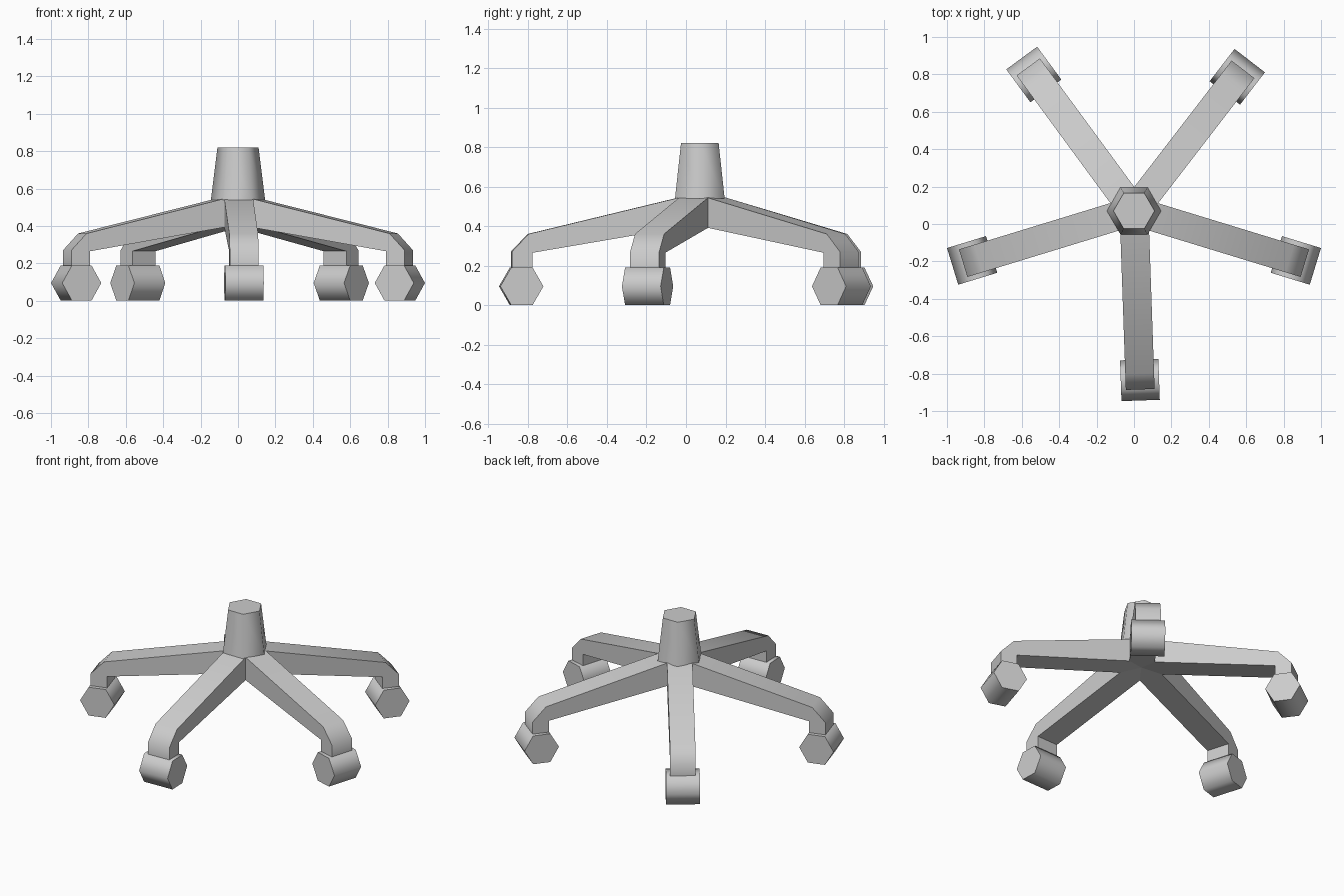
import bpy, bmesh
from math import radians, cos, sin, pi
from mathutils import Matrix

cube = bpy.data.objects.get("Cube")
if cube:
    bpy.data.objects.remove(cube, do_unlink=True)

grey = bpy.data.materials.new("plain grey")
grey.use_nodes = True
tone = (0.6, 0.6, 0.6, 1)
grey.diffuse_color = tone
grey.node_tree.nodes["Principled BSDF"].inputs["Base Color"].default_value = tone

HUB = Matrix.Translation((0, 0.07, 0))


def add_object(name, bm, matrix, angle):
    """Turn a bmesh into a placed object, smooth below the given angle."""
    bmesh.ops.recalc_face_normals(bm, faces=bm.faces)
    mesh = bpy.data.meshes.new(name)
    bm.to_mesh(mesh)
    bm.free()
    mesh.materials.append(grey)
    obj = bpy.data.objects.new(name, mesh)
    bpy.context.collection.objects.link(obj)
    obj.matrix_world = matrix
    bpy.ops.object.select_all(action='DESELECT')
    obj.select_set(True)
    bpy.context.view_layer.objects.active = obj
    bpy.ops.object.shade_smooth_by_angle(angle=radians(angle))


def hex_prism(r1, r2, depth, matrix):
    bm = bmesh.new()
    bmesh.ops.create_cone(bm, cap_ends=True, segments=6, radius1=r1, radius2=r2,
                          depth=depth, matrix=matrix)
    return bm


def leg_mesh():
    """Side profile (distance from hub, height) extruded to the leg width."""
    profile = [(0, 0.57), (0.87, 0.36), (0.955, 0.27), (0.955, 0.18),
               (0.85, 0.18), (0.85, 0.265), (0, 0.41)]
    bm = bmesh.new()
    face = bm.faces.new([bm.verts.new((r, -0.077, z)) for r, z in profile])
    side = bmesh.ops.extrude_face_region(bm, geom=[face])
    verts = [g for g in side["geom"] if isinstance(g, bmesh.types.BMVert)]
    bmesh.ops.translate(bm, verts=verts, vec=(0, 0.154, 0))
    return bm


# Tapered central column, corners pointing left and right
column_turn = Matrix.Rotation(pi / 2, 4, 'Z')
column = hex_prism(0.145, 0.11, 0.28, Matrix.Translation((0, 0, 0.68)) @ column_turn)
add_object("column", column, HUB, 65)

# Five legs, each with a six-sided wheel turned across its end
directions = {"front": -88, "left": -17, "back_left": 52.4,
              "back_right": 126.3, "right": 197}
for side, degrees in directions.items():
    placed = HUB @ Matrix.Rotation(radians(degrees), 4, 'Z')
    add_object(side + "_leg", leg_mesh(), placed, 55)
    lay_flat = (Matrix.Translation((0.905, 0, 0.095)) @ Matrix.Rotation(pi / 2, 4, 'X')
                @ column_turn)
    add_object(side + "_wheel", hex_prism(0.109, 0.109, 0.205, lay_flat), placed, 65)
